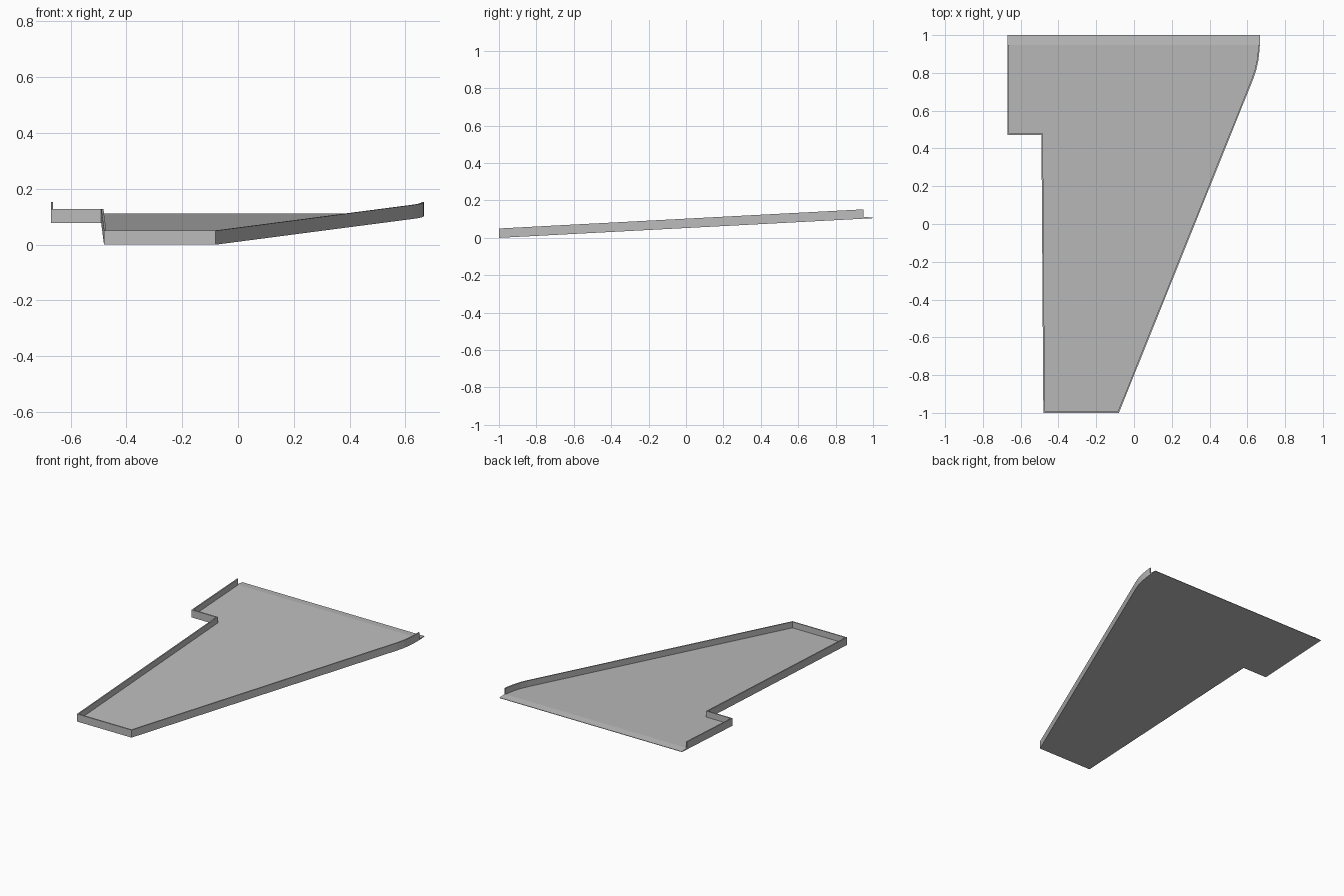
import bpy
import bmesh
from mathutils import Vector

cube = bpy.data.objects.get("Cube")
if cube:
    bpy.data.objects.remove(cube, do_unlink=True)

SLOPE = 0.0525
WALL_HEIGHT = 0.05
WALL_THICK = 0.008
FLOOR_THICK = 0.01
LIP_THICK = 0.003
WALL_END = 0.948

grey = bpy.data.materials.new("plain grey")
grey.use_nodes = True
colour = (0.5, 0.5, 0.5, 1)
grey.diffuse_color = colour
grey.node_tree.nodes["Principled BSDF"].inputs["Base Color"].default_value = colour

# Rim path, from the back left corner round the front to the back right
rim = [Vector(p) for p in (
    (-0.67, WALL_END), (-0.67, 0.47), (-0.49, 0.47), (-0.48, -1), (-0.08, -1),
    (0.63, 0.765), (0.647, 0.815), (0.658, 0.865), (0.664, 0.915), (0.666, WALL_END))]


def inset(path, dist):
    """Offset an open path to its inner side with mitred corners."""
    normals = []
    for a, b in zip(path, path[1:]):
        d = (b - a).normalized()
        normals.append(Vector((-d.y, d.x)))
    result = []
    for i, p in enumerate(path):
        n1 = normals[max(i - 1, 0)]
        n2 = normals[min(i, len(normals) - 1)]
        result.append(p + (n1 + n2) * dist / (1 + n1.dot(n2)))
    result[0].y = result[-1].y = WALL_END
    return result


def lift(p, height):
    """Place a plan point on the tilted base, raised by height."""
    return (p.x, p.y, SLOPE * (p.y + 1) + height)


def finish(name, bm):
    bmesh.ops.recalc_face_normals(bm, faces=bm.faces)
    mesh = bpy.data.meshes.new(name)
    bm.to_mesh(mesh)
    bm.free()
    mesh.materials.append(grey)
    obj = bpy.data.objects.new(name, mesh)
    bpy.context.collection.objects.link(obj)


def slab(name, outline, heights):
    """Closed plate over an outline, with a thickness at each corner."""
    bm = bmesh.new()
    low = [bm.verts.new(lift(p, 0)) for p in outline]
    top = [bm.verts.new(lift(p, h)) for p, h in zip(outline, heights)]
    bm.faces.new(low)
    bm.faces.new(top)
    for i in range(len(low)):
        j = (i + 1) % len(low)
        bm.faces.new((low[i], low[j], top[j], top[i]))
    finish(name, bm)


inner = inset(rim, WALL_THICK)

# Sloping floor inside the rim
slab("floor", inner, [FLOOR_THICK] * len(inner))

# Thin tapering lip along the open back edge
slab("back_lip",
     [rim[0], rim[-1], Vector((0.666, 1)), Vector((-0.67, 1))],
     [FLOOR_THICK, FLOOR_THICK, LIP_THICK, LIP_THICK])

# Upright rim wall, a rectangular section swept along the path
bm = bmesh.new()
rings = [[bm.verts.new(lift(p, h)) for p, h in
          ((o, 0), (o, WALL_HEIGHT), (i, WALL_HEIGHT), (i, 0))]
         for o, i in zip(rim, inner)]
for a, b in zip(rings, rings[1:]):
    for k in range(4):
        m = (k + 1) % 4
        bm.faces.new((a[k], a[m], b[m], b[k]))
bm.faces.new(rings[0])
bm.faces.new(rings[-1])
finish("rim_wall", bm)
